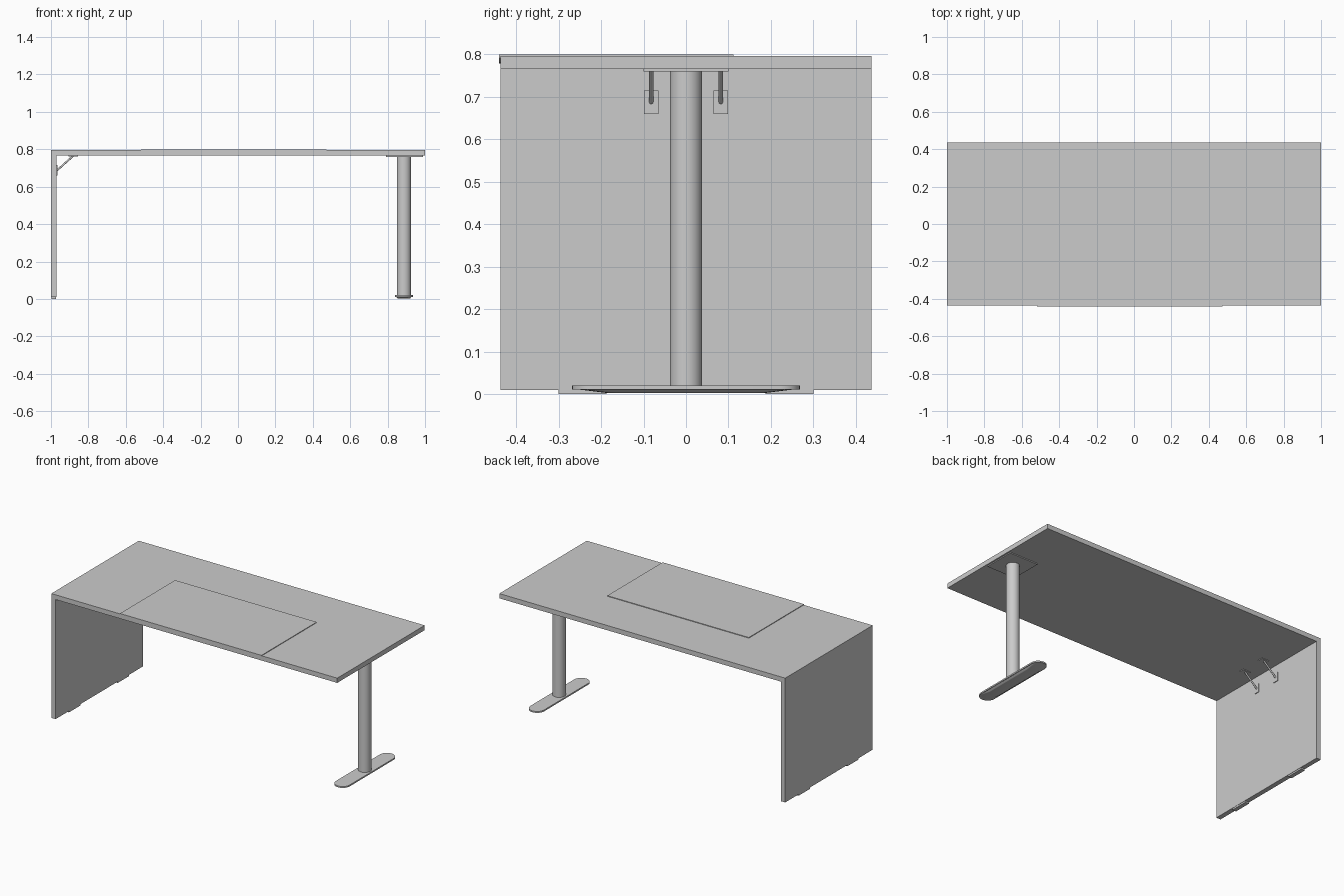
import bpy, bmesh, math
from mathutils import Vector

if "Cube" in bpy.data.objects:
    bpy.data.objects.remove(bpy.data.objects["Cube"])


def finish(name, bm, smooth=False):
    bmesh.ops.recalc_face_normals(bm, faces=bm.faces)
    me = bpy.data.meshes.new(name)
    bm.to_mesh(me)
    bm.free()
    ob = bpy.data.objects.new(name, me)
    bpy.context.collection.objects.link(ob)
    if smooth:
        bpy.ops.object.select_all(action='DESELECT')
        ob.select_set(True)
        bpy.context.view_layer.objects.active = ob
        bpy.ops.object.shade_smooth_by_angle(angle=math.radians(35))
    return ob


def prism(name, pts, offset, smooth=False):
    """Extrude a closed 3D outline along a vector."""
    bm = bmesh.new()
    f = bm.faces.new([bm.verts.new(p) for p in pts])
    r = bmesh.ops.extrude_face_region(bm, geom=[f])
    bmesh.ops.translate(bm, vec=Vector(offset),
                        verts=[v for v in r['geom'] if isinstance(v, bmesh.types.BMVert)])
    return finish(name, bm, smooth)


def box(name, x0, x1, y0, y1, z0, z1):
    return prism(name, [(x0, y0, z0), (x1, y0, z0), (x1, y1, z0), (x0, y1, z0)], (0, 0, z1 - z0))


def cylinder(name, a, b, r, seg):
    a, b = Vector(a), Vector(b)
    bm = bmesh.new()
    bmesh.ops.create_cone(bm, cap_ends=True, segments=seg, radius1=r, radius2=r, depth=(b - a).length)
    ob = finish(name, bm, True)
    ob.location = (a + b) / 2
    ob.rotation_euler = (b - a).to_track_quat('Z', 'Y').to_euler()
    return ob


def stadium(cx, r, half, z, n=16):
    pts = []
    for s in (1, -1):
        for i in range(n + 1):
            t = math.pi * i / n
            pts.append((cx + s * r * math.cos(t), s * (half - r + r * math.sin(t)), z))
    return pts


D = 0.437   # half depth of the desk
TOP = 0.796

# Waterfall worktop and side panel in one L profile
L = [(-1, 0.01), (-0.97, 0.01), (-0.97, 0.766), (1, 0.766), (1, TOP), (-1, TOP)]
prism("worktop_and_side_panel", [(x, -D, z) for x, z in L], (0, 2 * D, 0))

# Desk pad with a curved lip over the front edge
X0, X1 = -0.518, 0.472
box("desk_pad", X0, X1, -0.44, 0.112, TOP, 0.8)
n = 12
lip = [(X0, 0.8)]
for i in range(n + 1):
    t = math.pi / 2 * i / n
    lip.append((X0 + 0.12 * (1 - math.cos(t)), 0.793 - 0.014 * math.sin(t)))
for i in range(n + 1):
    t = math.pi / 2 * (1 - i / n)
    lip.append((X1 - 0.12 * (1 - math.cos(t)), 0.793 - 0.014 * math.sin(t)))
lip.append((X1, 0.8))
prism("desk_pad_lip", [(x, -0.44, z) for x, z in lip], (0, 0.003, 0))

# Column leg with mounting plate
CX = 0.887
cylinder("leg_column", (CX, 0, 0.018), (CX, 0, 0.762), 0.038, 48)
box("leg_mounting_plate", 0.79, 0.99, -0.1, 0.1, 0.76, 0.766)

# Foot: rounded slab with an inset, tapering base
prism("foot_slab", stadium(CX, 0.048, 0.268, 0.011), (0, 0, 0.009), True)
bm = bmesh.new()
rings = [[bm.verts.new(p) for p in stadium(CX, r, h, z)]
         for r, h, z in ((0.04, 0.255, 0.011), (0.034, 0.19, 0.003))]
m = len(rings[0])
for i in range(m):
    j = (i + 1) % m
    bm.faces.new((rings[0][i], rings[0][j], rings[1][j], rings[1][i]))
bm.faces.new(rings[0])
bm.faces.new(rings[1])
finish("foot_base", bm, True)

# Mirrored details: floor glides and diagonal brackets
for side, s in (("front", -1), ("back", 1)):
    y0, y1 = sorted((s * 0.187, s * 0.3))
    box(side + "_floor_glide", -0.998, -0.972, y0, y1, 0.0, 0.01)
    y = s * 0.082
    box(side + "_bracket_wall_plate", -0.97, -0.966, y - 0.017, y + 0.017, 0.66, 0.715)
    box(side + "_bracket_top_plate", -0.907, -0.855, y - 0.017, y + 0.017, 0.762, 0.766)
    cylinder(side + "_bracket_strut", (-0.968, y, 0.687), (-0.883, y, 0.763), 0.005, 16)
